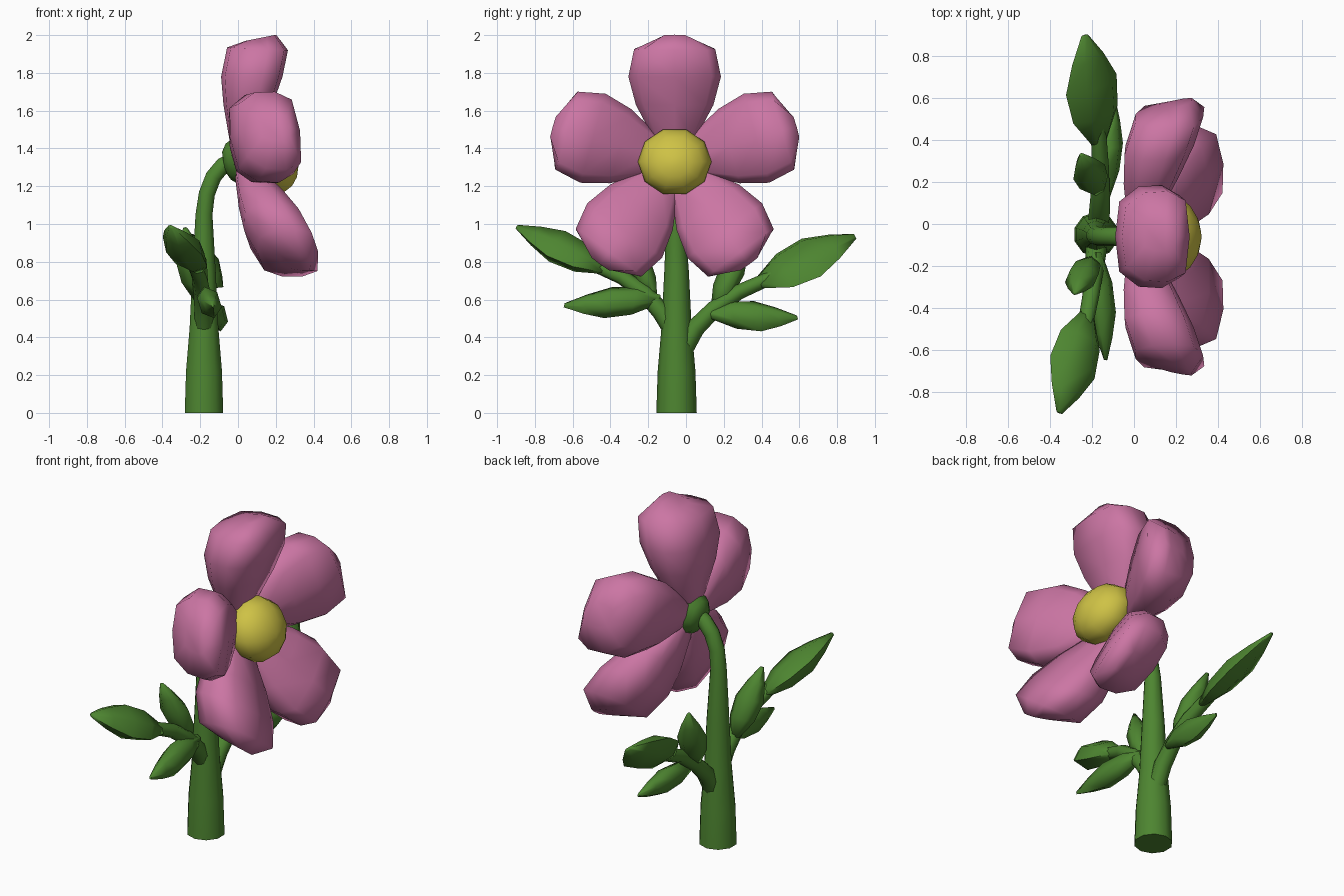
import bpy, bmesh, math
from mathutils import Vector as V

if "Cube" in bpy.data.objects:
    bpy.data.objects.remove(bpy.data.objects["Cube"])

CY, CZ, LEAN = -0.06, 1.33, 0.15   # flower centre and lean of the bloom


def material(name, rgb):
    m = bpy.data.materials.new(name)
    m.diffuse_color = (*rgb, 1)
    m.use_nodes = True
    m.node_tree.nodes["Principled BSDF"].inputs["Base Color"].default_value = m.diffuse_color
    return m


PINK = material("petal pink", (0.60, 0.18, 0.37))
GREEN = material("leaf green", (0.075, 0.235, 0.03))
YELLOW = material("centre yellow", (0.62, 0.54, 0.06))


def loft(name, rings, mat, angle=60):
    """Skin a list of equal-length point rings and cap both ends."""
    bm = bmesh.new()
    rows = [[bm.verts.new(p) for p in ring] for ring in rings]
    n = len(rows[0])
    for a, b in zip(rows, rows[1:]):
        for i in range(n):
            bm.faces.new((a[i], a[(i + 1) % n], b[(i + 1) % n], b[i]))
    bm.faces.new(rows[0])
    bm.faces.new(rows[-1])
    bmesh.ops.recalc_face_normals(bm, faces=bm.faces)
    me = bpy.data.meshes.new(name)
    bm.to_mesh(me)
    bm.free()
    me.materials.append(mat)
    ob = bpy.data.objects.new(name, me)
    bpy.context.collection.objects.link(ob)
    bpy.ops.object.select_all(action='DESELECT')
    ob.select_set(True)
    bpy.context.view_layer.objects.active = ob
    bpy.ops.object.shade_smooth_by_angle(angle=math.radians(angle))
    return ob


def tube(name, path, radii, side, n=8):
    """Tapered tube along a path; side is a fixed axis across the path."""
    pts = [V(p) for p in path]
    rings = []
    for i, p in enumerate(pts):
        t = (pts[min(i + 1, len(pts) - 1)] - pts[max(i - 1, 0)]).normalized()
        s = (V(side) - t * t.dot(V(side))).normalized()
        u = t.cross(s)
        rings.append([p + radii[i] * (s * math.cos(k * math.tau / n) + u * math.sin(k * math.tau / n))
                      for k in range(n)])
    return loft(name, rings, GREEN)


def leaf(name, base, tip, half_width, thick):
    """Chunky six-sided leaf from base to tip."""
    b, t, w = V(base), V(tip), V(half_width)
    nrm = (t - b).cross(w).normalized() * thick
    rings = []
    for f, k in ((0, 0.3), (0.26, 0.88), (0.54, 1.0), (0.78, 0.62), (1, 0.13)):
        c = b.lerp(t, f)
        rings.append([c + k * (w * x + nrm * y) for x, y in
                      ((1, 0), (0.5, 1), (-0.5, 1), (-1, 0), (-0.5, -1), (0.5, -1))])
    return loft(name, rings, GREEN, 75)


def bloom(a, y, z):
    """Bloom space (forward, across, up) to world, leaning back at the top."""
    return V((a + 0.008 - LEAN * z, CY + y, CZ + z))


# Petals: stations of (radius at back, radius at front, half width, back, front)
STATIONS = [(0.03, 0.03, 0.05, -0.02, 0.06),
            (0.12, 0.12, 0.11, -0.036, 0.12),
            (0.30, 0.30, 0.205, -0.04, 0.22),
            (0.45, 0.45, 0.245, -0.03, 0.295),
            (0.605, 0.59, 0.215, 0.025, 0.345),
            (0.64, 0.672, 0.07, 0.13, 0.295)]
SECTION = [(0, 0), (0.68, 0.06), (0.97, 0.34), (1, 0.68), (0.8, 0.94), (0, 1),
           (-0.8, 0.94), (-1, 0.68), (-0.97, 0.34), (-0.68, 0.06)]
for i, deg in enumerate((0, 74, 144, -144, -74)):
    c, s = math.cos(math.radians(deg)), math.sin(math.radians(deg))
    rings = []
    for rb, rf, w, back, front in STATIONS:
        ring = []
        for t, d in SECTION:
            r = rb + (rf - rb) * d
            ring.append(bloom(back + (front - back) * d, r * s + t * w * c, r * c - t * w * s))
        rings.append(ring)
    loft(f"petal_{i + 1}", rings, PINK, 80)

# Yellow dome in the middle
rings = []
for k in range(9):
    p = math.pi * (0.04 + 0.92 * k / 8)
    rings.append([bloom(0.16 - 0.15 * math.cos(p),
                        0.195 * math.sin(p) * math.cos(j * math.tau / 10),
                        0.18 * math.sin(p) * math.sin(j * math.tau / 10)) for j in range(10)])
loft("flower_centre", rings, YELLOW)

# Green cup behind the petals
loft("flower_cup", [[bloom(a, r * math.cos(j * math.tau / 8), r * math.sin(j * math.tau / 8))
                     for j in range(8)]
                    for a, r in ((-0.085, 0.05), (-0.06, 0.095), (-0.015, 0.125), (0.02, 0.09))], GREEN)

# Stem, bending forward at the top
tube("stem",
     [(-0.18, -0.05, 0), (-0.18, -0.05, 0.22), (-0.18, -0.05, 0.45), (-0.18, -0.05, 0.75),
      (-0.18, -0.055, 1.05), (-0.165, -0.06, 1.16), (-0.13, -0.06, 1.25), (-0.08, -0.06, 1.31),
      (-0.02, -0.06, 1.335)],
     [0.107, 0.1, 0.08, 0.065, 0.047, 0.045, 0.045, 0.045, 0.05], (0, 1, 0), 10)

# Side branches
tube("right_branch",
     [(-0.17, -0.01, 0.34), (-0.165, 0.05, 0.45), (-0.16, 0.15, 0.55), (-0.16, 0.28, 0.64), (-0.17, 0.46, 0.72)],
     [0.05, 0.05, 0.045, 0.04, 0.036], (1, 0, 0))
tube("left_branch",
     [(-0.18, -0.06, 0.42), (-0.18, -0.13, 0.535), (-0.19, -0.22, 0.635), (-0.205, -0.34, 0.72), (-0.235, -0.5, 0.79)],
     [0.05, 0.05, 0.045, 0.04, 0.036], (1, 0, 0))

# Leaves
leaf("right_big_leaf", (-0.165, 0.39, 0.69), (-0.235, 0.895, 0.935), (0.12, 0.05, -0.10), 0.06)
leaf("left_big_leaf", (-0.22, -0.43, 0.76), (-0.355, -0.895, 0.985), (0.105, -0.055, -0.05), 0.068)
leaf("right_upright_leaf", (-0.17, 0.15, 0.55), (-0.25, 0.33, 0.94), (0.075, 0.035, -0.01), 0.055)
leaf("left_upright_leaf", (-0.21, -0.17, 0.6), (-0.28, -0.33, 0.98), (0.08, 0.02, 0.01), 0.055)
leaf("right_low_leaf", (-0.13, 0.13, 0.52), (-0.095, 0.59, 0.505), (0.02, 0.02, -0.08), 0.05)
leaf("left_low_leaf", (-0.17, -0.14, 0.60), (-0.135, -0.645, 0.57), (0.025, -0.02, -0.082), 0.055)
